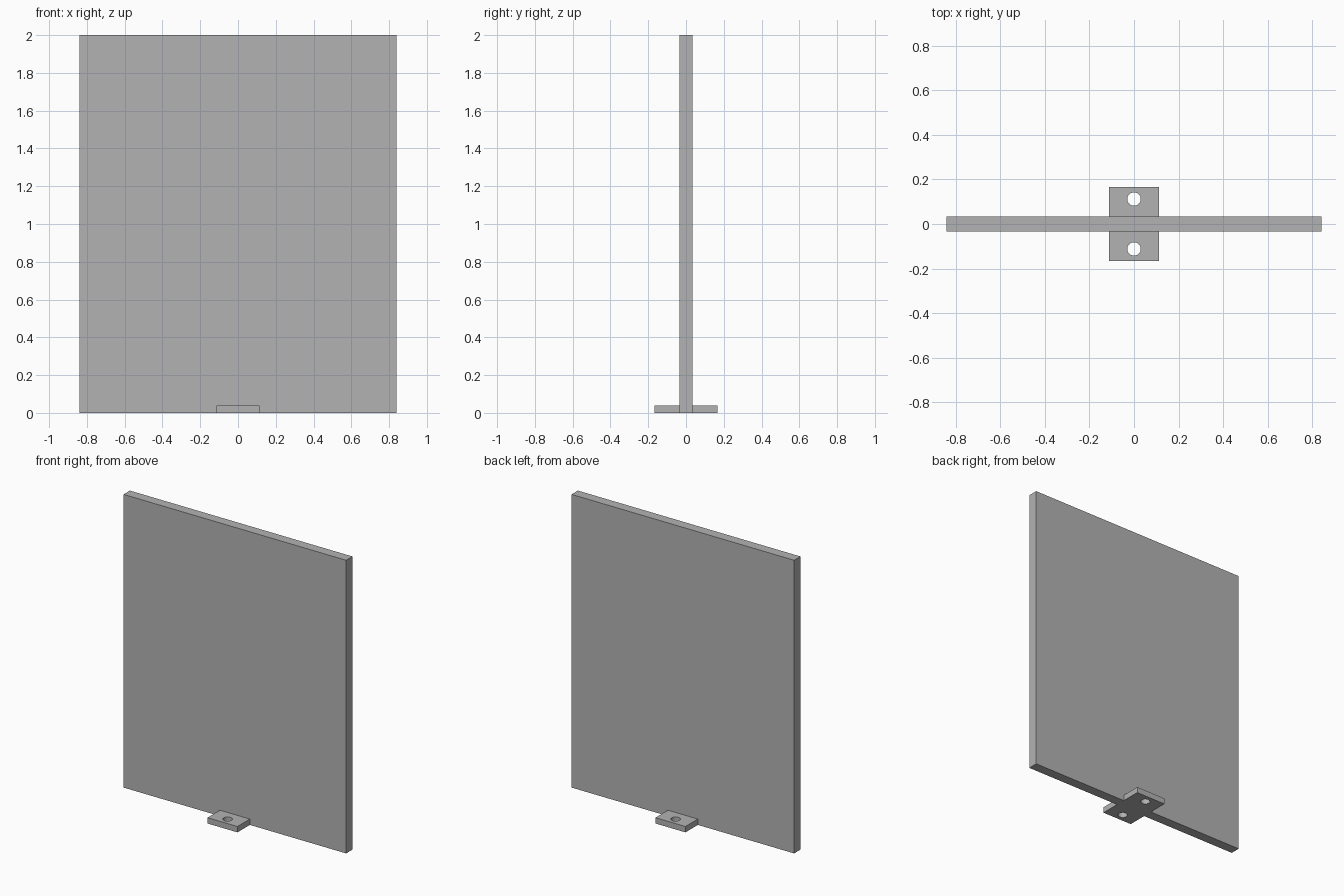
import bpy, bmesh, math

cube = bpy.data.objects.get("Cube")
if cube:
    bpy.data.objects.remove(cube, do_unlink=True)

# Overall dimensions
WIDTH, HEIGHT, THICK = 1.68, 2.0, 0.068
TAB_HALF, TAB_REACH, TAB_HEIGHT = 0.113, 0.167, 0.04
HOLE_Y, HOLE_RADIUS, HOLE_SIDES = 0.112, 0.03, 32

grey = bpy.data.materials.new("plain grey")
grey.use_nodes = True
colour = (0.45, 0.45, 0.45, 1)
grey.diffuse_color = colour
grey.node_tree.nodes["Principled BSDF"].inputs["Base Color"].default_value = colour


def finish(bm, name):
    bmesh.ops.recalc_face_normals(bm, faces=bm.faces)
    mesh = bpy.data.meshes.new(name)
    bm.to_mesh(mesh)
    bm.free()
    mesh.materials.append(grey)
    obj = bpy.data.objects.new(name, mesh)
    bpy.context.collection.objects.link(obj)
    return obj


def add_loop(bm, points):
    verts = [bm.verts.new((x, y, 0)) for x, y in points]
    return [bm.edges.new((v, verts[i - 1])) for i, v in enumerate(verts)]


def make_tab(name, side):
    # Rectangle with a round screw hole, raised to a solid
    bm = bmesh.new()
    inner, outer = side * THICK / 2, side * TAB_REACH
    edges = add_loop(bm, [(-TAB_HALF, inner), (TAB_HALF, inner),
                          (TAB_HALF, outer), (-TAB_HALF, outer)])
    angles = [math.tau * i / HOLE_SIDES for i in range(HOLE_SIDES)]
    edges += add_loop(bm, [(HOLE_RADIUS * math.cos(a),
                            side * HOLE_Y + HOLE_RADIUS * math.sin(a)) for a in angles])
    bmesh.ops.triangle_fill(bm, edges=edges, use_beauty=True, normal=(0, 0, 1))
    raised = bmesh.ops.extrude_face_region(bm, geom=bm.faces[:], use_keep_orig=True)
    top = [g for g in raised["geom"] if isinstance(g, bmesh.types.BMVert)]
    bmesh.ops.translate(bm, verts=top, vec=(0, 0, TAB_HEIGHT))
    obj = finish(bm, name)
    bpy.ops.object.select_all(action='DESELECT')
    obj.select_set(True)
    bpy.context.view_layer.objects.active = obj
    bpy.ops.object.shade_smooth_by_angle(angle=math.radians(30))


# Upright panel
bm = bmesh.new()
bmesh.ops.create_cube(bm, size=1)
bmesh.ops.scale(bm, verts=bm.verts, vec=(WIDTH, THICK, HEIGHT))
bmesh.ops.translate(bm, verts=bm.verts, vec=(0, 0, HEIGHT / 2))
finish(bm, "upright_panel")

# Mounting tabs on both faces of the panel
make_tab("front_mounting_tab", -1)
make_tab("back_mounting_tab", 1)
